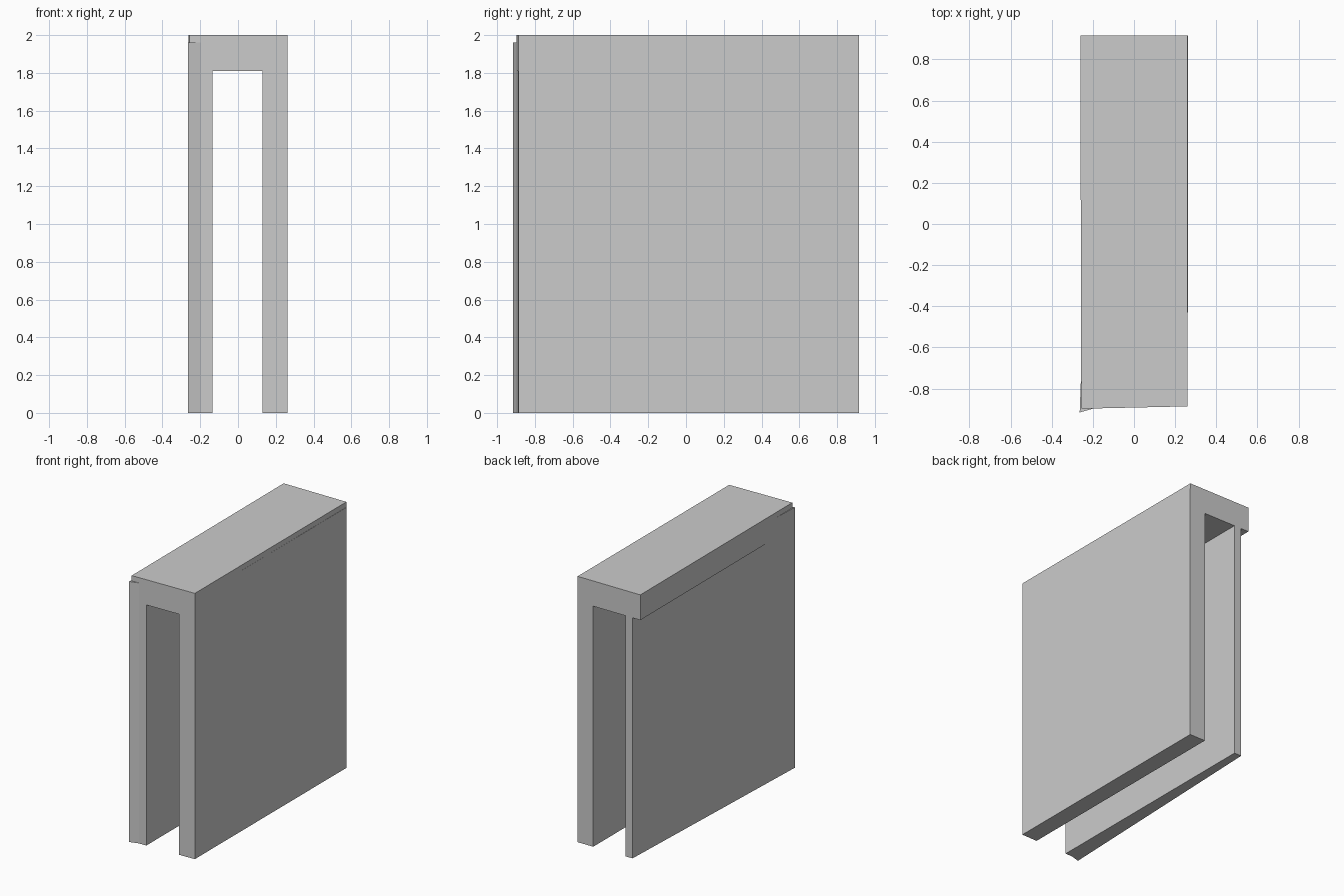
import bpy
import bmesh

if "Cube" in bpy.data.objects:
    bpy.data.objects.remove(bpy.data.objects["Cube"])


def prism(name, points, place_low, place_high):
    """Solid between two copies of a 2D outline."""
    bm = bmesh.new()
    low = [bm.verts.new(place_low(a, b)) for a, b in points]
    high = [bm.verts.new(place_high(a, b)) for a, b in points]
    bm.faces.new(low)
    bm.faces.new(high[::-1])
    n = len(points)
    for i in range(n):
        j = (i + 1) % n
        bm.faces.new((low[j], low[i], high[i], high[j]))
    bmesh.ops.recalc_face_normals(bm, faces=bm.faces)
    mesh = bpy.data.meshes.new(name)
    bm.to_mesh(mesh)
    bm.free()
    obj = bpy.data.objects.new(name, mesh)
    bpy.context.collection.objects.link(obj)
    return obj


BACK = 0.916


def front_y(x):
    # the front end is very slightly out of square
    return -0.892 + 0.022 * x


# Passage: two walls and a roof slab that overhangs the thin left wall
arch = [(-0.196, 0), (-0.136, 0), (-0.136, 1.81), (0.131, 1.81), (0.131, 0),
        (0.261, 0), (0.261, 2), (-0.261, 2), (-0.261, 1.81), (-0.196, 1.81)]
passage = prism("passage_walls_and_roof", arch,
                lambda x, z: (x, front_y(x), z),
                lambda x, z: (x, BACK, z))

# Roof's left edge draws in a little toward the front
for v in passage.data.vertices:
    if v.co.x < -0.25 and v.co.y < 0:
        v.co.x = -0.256

# Tapered outer layers of the walls, ending just below the roof top
layers = {
    "left_wall_taper": [(-0.196, front_y(-0.196)), (-0.264, -BACK), (-0.196, BACK)],
    "right_wall_taper": [(0.261, -0.6), (0.263, BACK), (0.261, BACK)],
}
for name, plan in layers.items():
    prism(name, plan, lambda x, y: (x, y, 0), lambda x, y: (x, y, 1.96))
